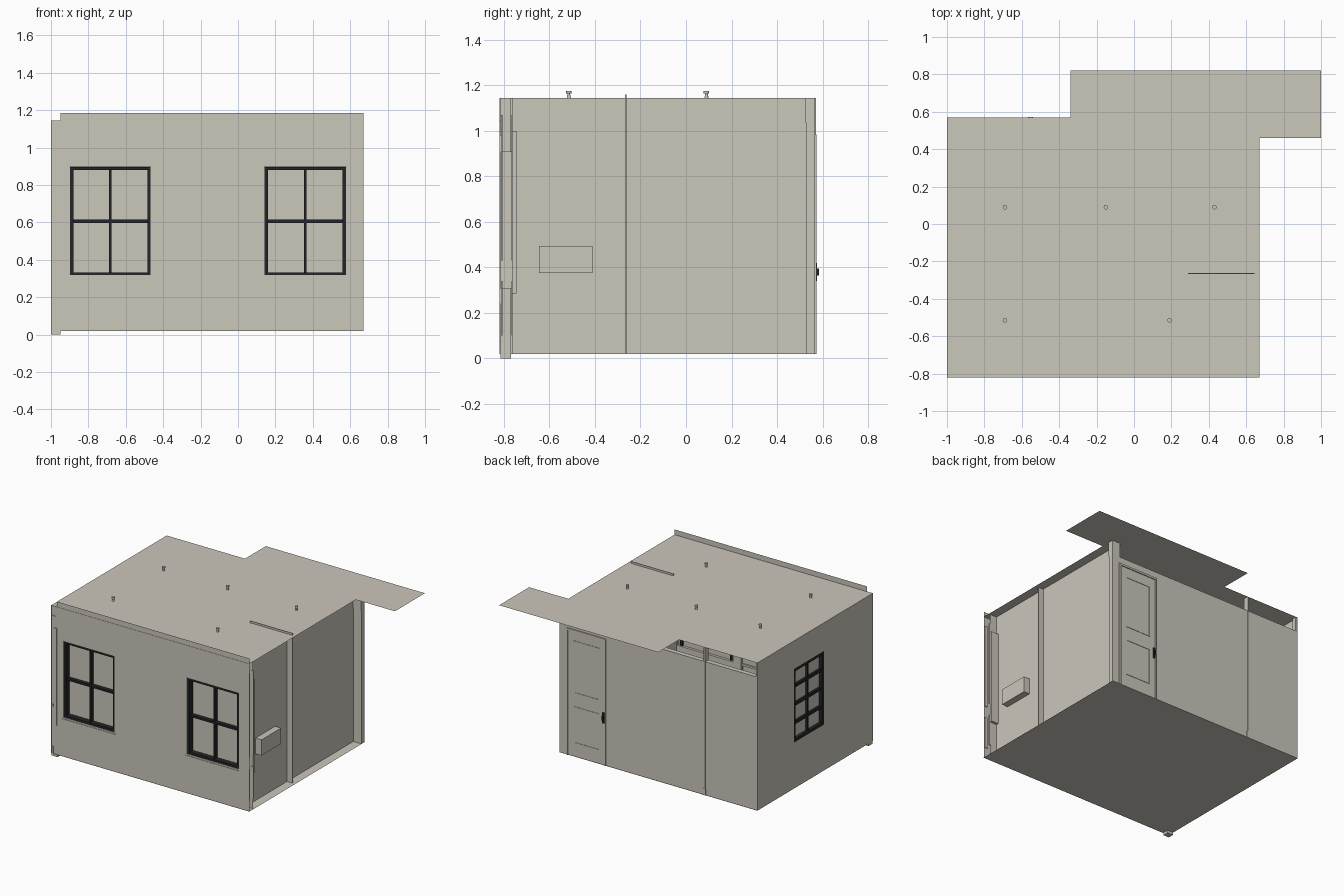
import bpy, bmesh, math
from mathutils import Vector

if "Cube" in bpy.data.objects:
    bpy.data.objects.remove(bpy.data.objects["Cube"])


def material(name, rgb):
    m = bpy.data.materials.new(name)
    m.diffuse_color = (*rgb, 1)
    m.use_nodes = True
    m.node_tree.nodes["Principled BSDF"].inputs["Base Color"].default_value = m.diffuse_color
    return m


GREY = material("warm_grey", (0.60, 0.57, 0.50))
BLACK = material("window_black", (0.018, 0.018, 0.02))


def finish(name, bm, mat):
    mesh = bpy.data.meshes.new(name)
    bm.to_mesh(mesh)
    bm.free()
    mesh.materials.append(mat)
    ob = bpy.data.objects.new(name, mesh)
    bpy.context.collection.objects.link(ob)
    return ob


def add_box(bm, lo, hi):
    geo = bmesh.ops.create_cube(bm, size=1)
    for v in geo["verts"]:
        v.co = Vector([lo[i] + (v.co[i] + 0.5) * (hi[i] - lo[i]) for i in range(3)])


def boxes(name, items, mat=GREY):
    bm = bmesh.new()
    for x0, x1, y0, y1, z0, z1 in items:
        add_box(bm, (x0, y0, z0), (x1, y1, z1))
    return finish(name, bm, mat)


def sheet(name, outline, z):
    bm = bmesh.new()
    bm.faces.new([bm.verts.new((x, y, z)) for x, y in outline])
    return finish(name, bm, GREY)


def place(axis, u, d, z):
    """axis 'y': wall along x at y=d; axis 'x': wall along y at x=d"""
    return (u, d, z) if axis == "y" else (d, u, z)


def wall(name, axis, d, u0, u1, z0, z1, holes=(), flip=False):
    """Thin wall cut into cells, leaving out the window holes."""
    us = sorted({u0, u1, *[h[i] for h in holes for i in (0, 1)]})
    zs = sorted({z0, z1, *[h[i] for h in holes for i in (2, 3)]})
    bm = bmesh.new()
    for a, b in zip(us, us[1:]):
        for c, e in zip(zs, zs[1:]):
            mu, mz = (a + b) / 2, (c + e) / 2
            if any(h[0] < mu < h[1] and h[2] < mz < h[3] for h in holes):
                continue
            q = [(a, c), (b, c), (b, e), (a, e)]
            if flip:
                q.reverse()
            bm.faces.new([bm.verts.new(place(axis, u, d, z)) for u, z in q])
    bmesh.ops.remove_doubles(bm, verts=bm.verts, dist=1e-5)
    return finish(name, bm, GREY)


def bars(name, axis, rects, d0, d1, mat):
    """Boxes given as (u0, u1, z0, z1) rectangles with a depth range."""
    bm = bmesh.new()
    for u0, u1, z0, z1 in rects:
        add_box(bm, place(axis, u0, d0, z0), place(axis, u1, d1, z1))
    return finish(name, bm, mat)


def ring(u0, u1, z0, z1, t):
    return [(u0, u0 + t, z0, z1), (u1 - t, u1, z0, z1),
            (u0 + t, u1 - t, z0, z0 + t), (u0 + t, u1 - t, z1 - t, z1)]


def window(name, axis, rect, d0, d1, cols, rows, t, m):
    u0, u1, z0, z1 = rect
    bars(name + "_frame", axis, ring(*rect, t), d0, d1, BLACK)
    mid0, mid1 = d0 + (d1 - d0) * 0.2, d0 + (d1 - d0) * 0.7
    grid = []
    for i in range(1, cols):
        u = u0 + (u1 - u0) * i / cols
        grid.append((u - m / 2, u + m / 2, z0 + t, z1 - t))
    for i in range(1, rows):
        z = z0 + (z1 - z0) * i / rows
        grid.append((u0 + t, u1 - t, z - m * 0.7, z + m * 0.7))
    bars(name + "_glazing_bars", axis, grid, mid0, mid1, BLACK)
    wall(name + "_pane", axis, mid1, *rect, flip=(axis == "x"))


# floor and roof
sheet("floor", [(-1, -0.82), (0.67, -0.82), (0.67, 0.57), (-1, 0.57)], 0.02)
sheet("roof", [(-1, -0.82), (0.67, -0.82), (0.67, 0.46), (1, 0.46), (1, 0.82),
               (-0.34, 0.82), (-0.34, 0.57), (-1, 0.57)], 1.145)

# front wall: outer face, inner lining, two windows
front_holes = [(-0.91, -0.455, 0.305, 0.91), (0.13, 0.59, 0.305, 0.91)]
wall("front_wall", "y", -0.818, -0.95, 0.67, 0.02, 1.185, front_holes)
wall("front_lining", "y", -0.765, -0.95, 0.66, 0.02, 1.145, front_holes)
for n, (a, b, c, e) in enumerate(front_holes):
    window(f"front_window_{n + 1}", "y", (a + 0.012, b - 0.012, c + 0.01, e - 0.013),
           -0.812, -0.755, 2, 2, 0.018, 0.012)
    bars(f"front_reveal_{n + 1}", "y", ring(a, b, c, e, 0.012), -0.816, -0.765, GREY)
    bars(f"inner_casing_{n + 1}", "y", ring(a - 0.07, b + 0.07, c - 0.02, e + 0.09, 0.065),
         -0.765, -0.745, GREY)

# inner mouldings of the front wall
bars("panel_mouldings", "y", ring(-0.36, 0.07, 0.46, 1.07, 0.015) + ring(-0.36, 0.07, 0.1, 0.35, 0.015),
     -0.765, -0.755, GREY)

# left wall with its eight-pane window
left_hole = (-0.23, 0.13, 0.37, 0.93)
wall("left_wall", "x", -1, -0.82, 0.57, 0.02, 1.145, [left_hole], flip=True)
window("left_window", "x", left_hole, -1, -0.965, 2, 4, 0.022, 0.016)

# front left corner post with its foot and mouldings
boxes("corner_post", [(-0.999, -0.95, -0.815, -0.77, 0, 1.145)])
boxes("corner_mouldings", [(-0.975, -0.955, -0.82, -0.815, 0.24, 0.98),
                           (-0.998, -0.965, -0.82, -0.815, 1.045, 1.07),
                           (-0.998, -0.985, -0.82, -0.815, 0.375, 0.395),
                           (-0.998, -0.985, -0.82, -0.815, 0.02, 0.075)])

# right wall, set in from the floor edge, with its divider and wall box
wall("right_wall", "x", 0.60, -0.765, 0.53, 0.02, 1.145)
boxes("right_divider", [(0.60, 0.645, -0.267, -0.262, 0.02, 1.16)])
boxes("ceiling_divider", [(0.29, 0.645, -0.267, -0.262, 1.06, 1.16)])
boxes("wall_box", [(0.60, 0.65, -0.645, -0.41, 0.375, 0.495)])
boxes("front_right_mouldings",
      [(0.645, 0.668, y - 0.003, y + 0.003, a, b)
       for y in (-0.81, -0.765) for a, b in ((0.1, 0.34), (0.43, 1.07))])

# back wall stops short of the roof; end blocks and a post reach it
boxes("back_wall", [(-1, 0.67, 0.53, 0.567, 0.02, 1.035)])
boxes("back_end_blocks", [(0.60, 0.67, 0.525, 0.567, 1.035, 1.144),
                          (-0.999, -0.985, 0.53, 0.567, 1.035, 1.144)])
boxes("back_post", [(-0.56, -0.548, 0.53, 0.572, 0.02, 1.144)])
boxes("back_post_foot", [(-0.567, -0.541, 0.56, 0.573, 0.02, 0.07)])

# back door: casing, panels and handle
bars("door_casing", "y", [(0.595, 0.61, 0.02, 0.97), (0.275, 0.285, 0.02, 0.97),
                          (0.275, 0.61, 0.97, 0.985)], 0.565, 0.574, GREY)
bars("door_panels", "y", ring(0.33, 0.55, 0.5, 0.9, 0.008) + ring(0.33, 0.55, 0.12, 0.4, 0.008),
     0.565, 0.57, GREY)
bars("door_handle", "y", [(0.29, 0.306, 0.34, 0.42)], 0.567, 0.575, BLACK)
bars("door_grip", "y", [(0.293, 0.303, 0.365, 0.395)], 0.574, 0.585, BLACK)

# lamp fixings on the roof, with the lamps hanging below
for n, (x, y) in enumerate([(-0.69, 0.09), (-0.15, 0.09), (0.43, 0.09), (-0.69, -0.515), (0.19, -0.515)]):
    bm = bmesh.new()
    for r1, r2, z0, z1 in ((0.009, 0.005, 1.145, 1.165), (0.012, 0.012, 1.165, 1.175),
                           (0.004, 0.004, 1.06, 1.145), (0.05, 0.012, 1.02, 1.06)):
        geo = bmesh.ops.create_cone(bm, cap_ends=True, segments=16, radius1=r1, radius2=r2, depth=z1 - z0)
        bmesh.ops.translate(bm, verts=geo["verts"], vec=(x, y, (z0 + z1) / 2))
    finish(f"ceiling_lamp_{n + 1}", bm, GREY)
